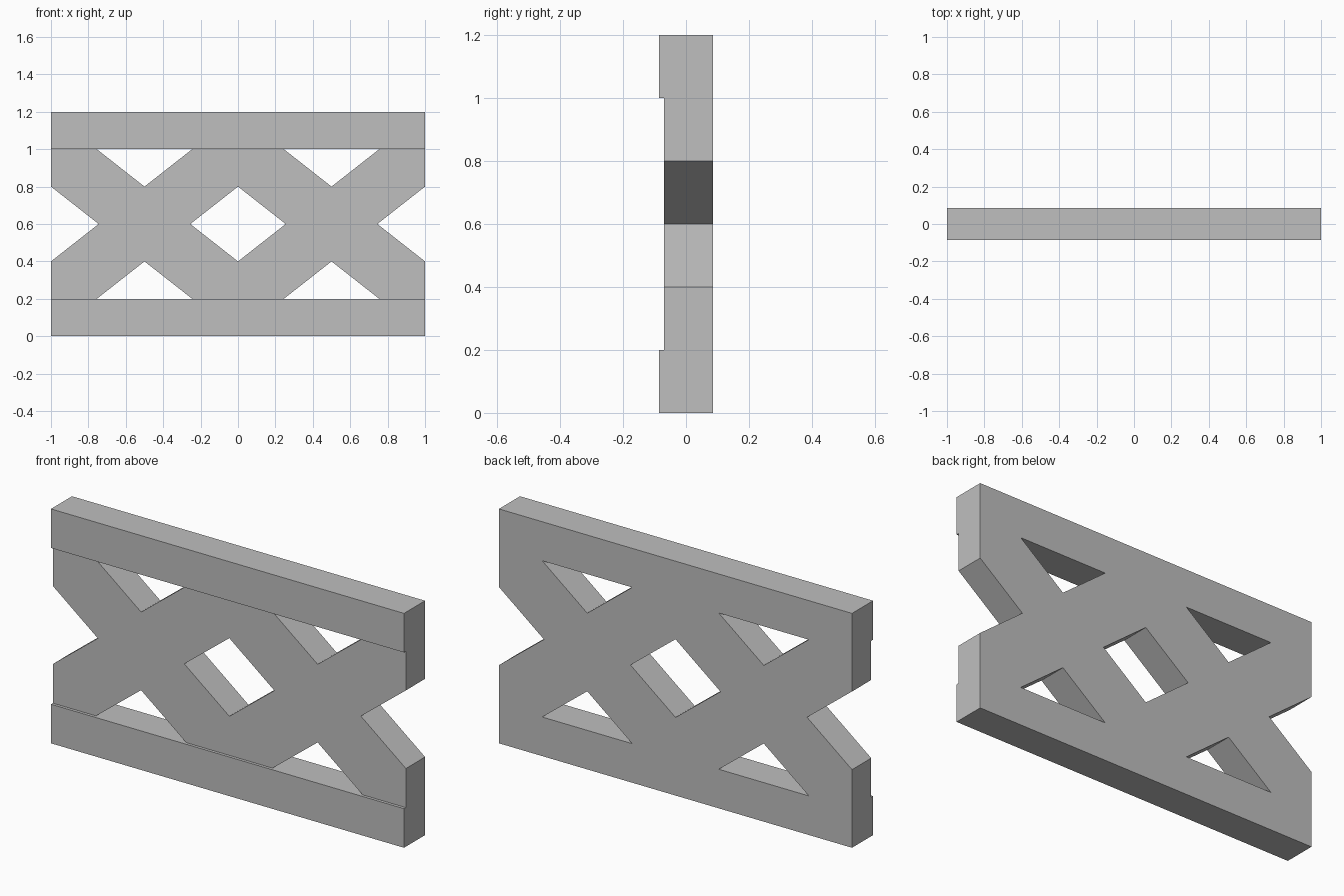
import bpy, bmesh

cube = bpy.data.objects.get("Cube")
if cube:
    bpy.data.objects.remove(cube, do_unlink=True)

HEIGHT, RAIL, MID = 1.2, 0.2, 0.6
BACK, WEB_FRONT, RAIL_FRONT = 0.085, -0.07, -0.085

grey = bpy.data.materials.new("plain grey")
grey.use_nodes = True
colour = (0.52, 0.52, 0.52, 1)
grey.diffuse_color = colour
grey.node_tree.nodes["Principled BSDF"].inputs["Base Color"].default_value = colour


def flip(points):
    """Mirror a profile between the bottom and top halves."""
    return [(x, HEIGHT - z) for x, z in points]


# Panel outline with a V notch in each end
right_end = [(1, 0), (1, 0.4), (0.745, MID), (1, 0.8), (1, HEIGHT)]
loops = [right_end + [(-x, z) for x, z in reversed(right_end)]]

# Central diamond and four triangular openings
loops.append([(-0.255, MID), (0, 0.4), (0.255, MID), (0, 0.8)])
for cx in (-0.5, 0.5):
    triangle = [(cx - 0.255, RAIL), (cx + 0.255, RAIL), (cx, 0.4)]
    loops += [triangle, flip(triangle)]

# Fill the profile on the back plane
bm = bmesh.new()
edges = []
for loop in loops:
    verts = [bm.verts.new((x, BACK, z)) for x, z in loop]
    edges += [bm.edges.new((v, verts[i - 1])) for i, v in enumerate(verts)]
bmesh.ops.triangle_fill(bm, edges=edges, use_beauty=True, normal=(0, 1, 0))

# Cut along the rail edges, then thicken the whole panel
for z in (RAIL, HEIGHT - RAIL):
    bmesh.ops.bisect_plane(bm, geom=bm.verts[:] + bm.edges[:] + bm.faces[:],
                           dist=0.0001, plane_co=(0, 0, z), plane_no=(0, 0, 1))
front = bmesh.ops.extrude_face_region(bm, geom=bm.faces[:], use_keep_orig=True)["geom"]
for v in front:
    if isinstance(v, bmesh.types.BMVert):
        v.co.y = WEB_FRONT

# Raise the top and bottom rails from the front
rails = [f for f in front if isinstance(f, bmesh.types.BMFace)
         and abs(f.calc_center_median().z - MID) > MID - RAIL]
raised = bmesh.ops.extrude_face_region(bm, geom=rails)["geom"]
for v in raised:
    if isinstance(v, bmesh.types.BMVert):
        v.co.y = RAIL_FRONT
bmesh.ops.delete(bm, geom=[f for f in rails if f.is_valid], context="FACES")

# Merge flat areas and tidy the normals
bmesh.ops.dissolve_limit(bm, angle_limit=0.01, verts=bm.verts[:], edges=bm.edges[:])
bmesh.ops.recalc_face_normals(bm, faces=bm.faces[:])

mesh = bpy.data.meshes.new("lattice_panel")
bm.to_mesh(mesh)
bm.free()
mesh.materials.append(grey)
panel = bpy.data.objects.new("lattice_panel", mesh)
bpy.context.collection.objects.link(panel)
